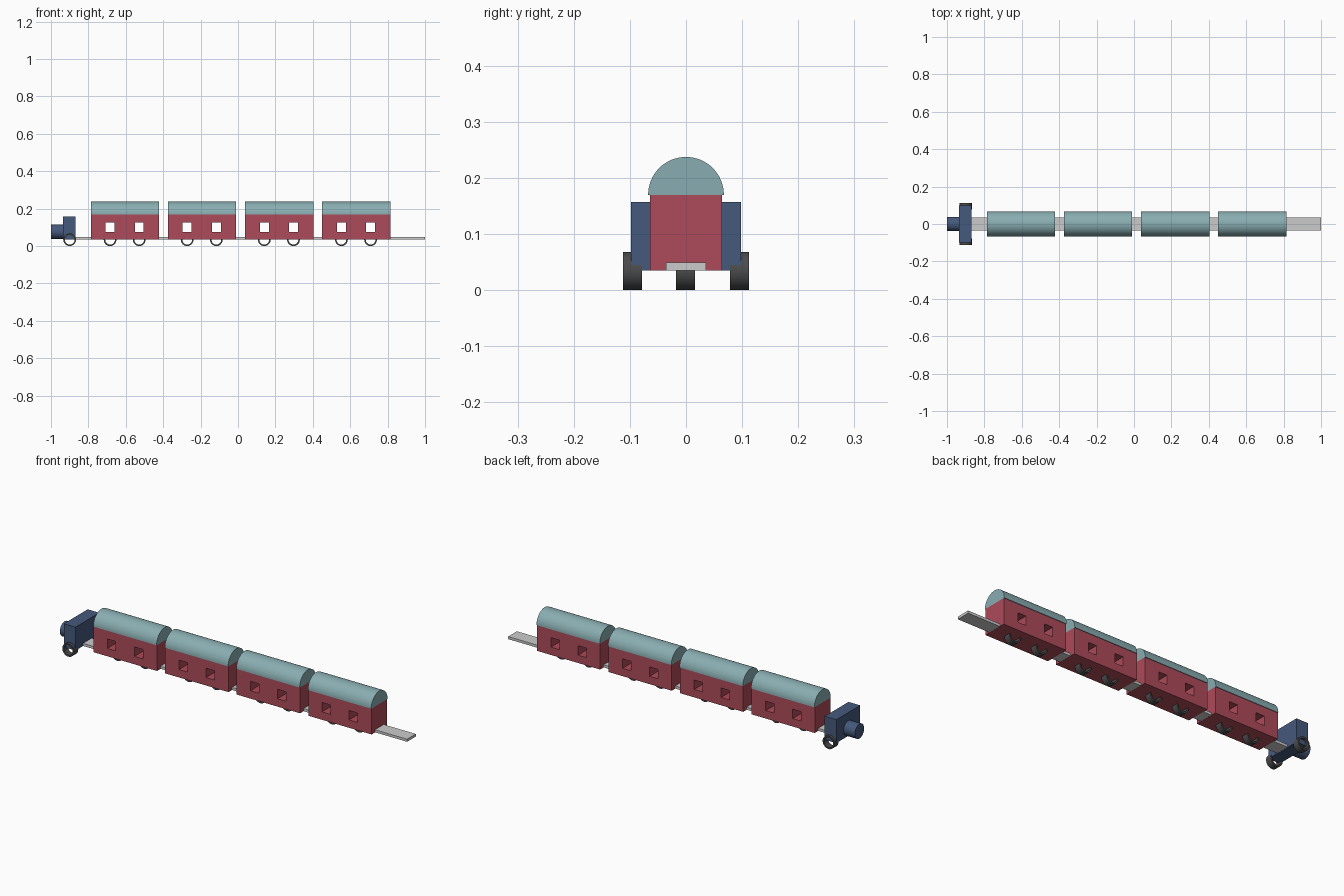
import bpy, bmesh, math

if "Cube" in bpy.data.objects:
    bpy.data.objects.remove(bpy.data.objects["Cube"])


def material(name, rgb):
    m = bpy.data.materials.new(name)
    m.diffuse_color = (*rgb, 1)
    m.use_nodes = True
    m.node_tree.nodes["Principled BSDF"].inputs["Base Color"].default_value = m.diffuse_color
    return m


RED = material("carriage_red", (0.42, 0.07, 0.10))
TEAL = material("roof_teal", (0.25, 0.42, 0.44))
BLUE = material("engine_blue", (0.06, 0.10, 0.20))
DARK = material("wheel_dark", (0.07, 0.07, 0.07))


def finish(name, bm, mat=None, smooth=False):
    bmesh.ops.recalc_face_normals(bm, faces=bm.faces)
    me = bpy.data.meshes.new(name)
    bm.to_mesh(me)
    bm.free()
    ob = bpy.data.objects.new(name, me)
    bpy.context.collection.objects.link(ob)
    if mat:
        me.materials.append(mat)
    if smooth:
        bpy.ops.object.select_all(action='DESELECT')
        ob.select_set(True)
        bpy.context.view_layer.objects.active = ob
        bpy.ops.object.shade_smooth_by_angle(angle=math.radians(30))
    return ob


def box(name, x, y, z, mat=None):
    bm = bmesh.new()
    bmesh.ops.create_cube(bm, size=1)
    for v in bm.verts:
        v.co = [lo + (c + 0.5) * (hi - lo) for c, (lo, hi) in zip(v.co, (x, y, z))]
    return finish(name, bm, mat)


def prism_x(name, x, z, r, angle, n, mat):
    """Solid (half) cylinder lying along x."""
    bm = bmesh.new()
    count = n if angle == 2 * math.pi else n + 1
    ring = [bm.verts.new((x[0], r * math.cos(angle * i / n), z + r * math.sin(angle * i / n)))
            for i in range(count)]
    face = bm.faces.new(ring)
    ext = bmesh.ops.extrude_face_region(bm, geom=[face], use_keep_orig=True)
    moved = [g for g in ext["geom"] if isinstance(g, bmesh.types.BMVert)]
    bmesh.ops.translate(bm, verts=moved, vec=(x[1] - x[0], 0, 0))
    return finish(name, bm, mat, True)


def wheel(name, x, y, r=0.034, inner=0.026, width=0.034, n=32):
    """Open ring with its axis along y."""
    bm = bmesh.new()
    h = width / 2
    section = [(inner, -h), (r, -h), (r, h), (inner, h)]
    rings = [[bm.verts.new((x + rad * math.cos(a), y + dy, r + rad * math.sin(a)))
              for rad, dy in section]
             for a in (2 * math.pi * i / n for i in range(n))]
    for i in range(n):
        a, b = rings[i], rings[(i + 1) % n]
        for j in range(4):
            k = (j + 1) % 4
            bm.faces.new((a[j], a[k], b[k], b[j]))
    return finish(name, bm, DARK, True)


# Engine: boiler, cab and two outer wheels
prism_x("boiler", (-1.0, -0.93), 0.077, 0.038, 2 * math.pi, 48, BLUE)
box("cab", (-0.935, -0.868), (-0.098, 0.098), (0.035, 0.157), BLUE)
for side, y in (("front", -0.095), ("back", 0.095)):
    wheel("engine_wheel_" + side, -0.9, y)

# Long coupling bar under all carriages
box("coupling_bar", (-0.87, 1.0), (-0.036, 0.036), (0.0355, 0.049))

# Four carriages with see-through windows, round roofs and centre wheels
for i in range(4):
    x0 = -0.787 + 0.4123 * i
    x1 = x0 + 0.365
    body = box(f"carriage_{i+1}", (x0, x1), (-0.064, 0.064), (0.035, 0.17), RED)
    prism_x(f"roof_{i+1}", (x0, x1), 0.17, 0.0675, math.pi, 32, TEAL)
    for j, cx in enumerate((x0 + 0.103, x0 + 0.259)):
        cutter = box(f"window_cutter_{i+1}_{j+1}", (cx - 0.024, cx + 0.024),
                     (-0.1, 0.1), (0.076, 0.125))
        cutter.hide_render = True
        cutter.hide_set(True)
        cut = body.modifiers.new("window", 'BOOLEAN')
        cut.operation = 'DIFFERENCE'
        cut.solver = 'EXACT'
        cut.object = cutter
        wheel(f"carriage_wheel_{i+1}_{j+1}", cx, -0.001)
